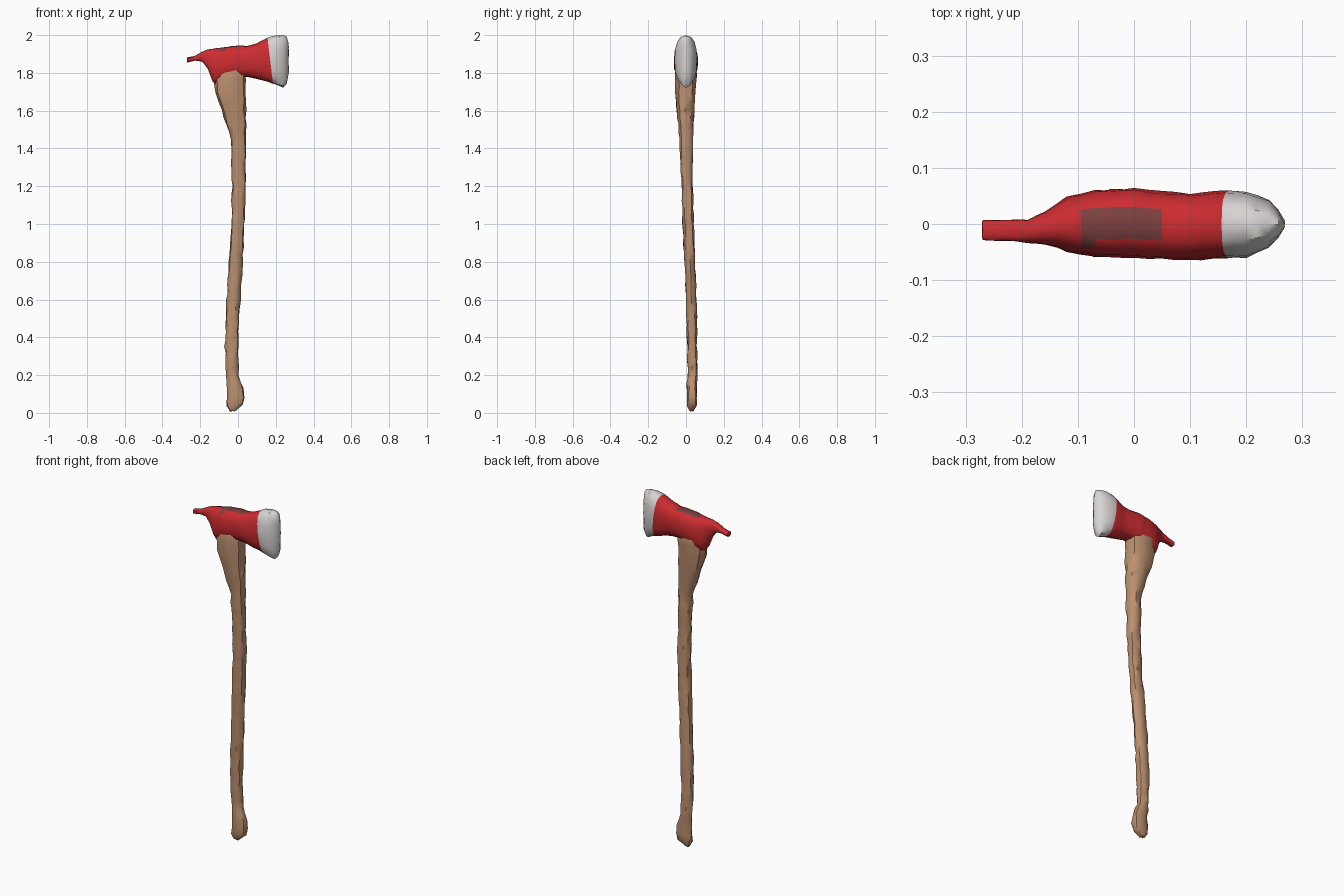
import bpy
import bmesh
import math
import random
from mathutils import Vector

random.seed(4)
default_cube = bpy.data.objects.get("Cube")
if default_cube:
    bpy.data.objects.remove(default_cube, do_unlink=True)


def make_material(name, colour):
    material = bpy.data.materials.new(name)
    material.use_nodes = True
    material.diffuse_color = (*colour, 1)
    shader = material.node_tree.nodes["Principled BSDF"]
    shader.inputs["Base Color"].default_value = (*colour, 1)
    shader.inputs["Roughness"].default_value = 0.7
    return material


wood = make_material("wood", (0.50, 0.28, 0.16))
red = make_material("red paint", (0.60, 0.025, 0.03))
steel = make_material("pale steel", (0.68, 0.65, 0.64))
dark_red = make_material("worn dark red", (0.2, 0.05, 0.05))


def resample(sections, step):
    """Fill in evenly spaced sections between the key sections."""
    result = []
    for start, end in zip(sections, sections[1:]):
        count = max(1, round(abs(end[0] - start[0]) / step))
        for i in range(count):
            t = i / count
            result.append([a + (b - a) * t for a, b in zip(start, end)])
    result.append(list(sections[-1]))
    return result


def ring_points(section, sides, squareness, place):
    """Rounded cross-section from a station and its low and high limits."""
    station, u_low, u_high, v_low, v_high = section
    points = []
    for i in range(sides):
        angle = math.tau * i / sides
        c, s = math.cos(angle), math.sin(angle)
        u = math.copysign(abs(c) ** squareness, c)
        v = math.copysign(abs(s) ** squareness, s)
        points.append(place(station,
                            (u_low + u_high) / 2 + u * (u_high - u_low) / 2,
                            (v_low + v_high) / 2 + v * (v_high - v_low) / 2))
    return points


def loft(name, sections, sides, squareness, place, jitter, materials, smooth_angle, cut=None, rule=None):
    bm = bmesh.new()
    rings = []
    for section in sections:
        ring = []
        for point in ring_points(section, sides, squareness, place):
            wobble = Vector([random.uniform(-jitter, jitter) for _ in range(3)])
            ring.append(bm.verts.new(Vector(point) + wobble))
        rings.append(ring)
    for lower, upper in zip(rings, rings[1:]):
        for i in range(sides):
            j = (i + 1) % sides
            bm.faces.new((lower[i], lower[j], upper[j], upper[i]))
    bm.faces.new(rings[0])
    bm.faces.new(rings[-1])
    bmesh.ops.recalc_face_normals(bm, faces=bm.faces)
    if cut:
        geometry = bm.verts[:] + bm.edges[:] + bm.faces[:]
        bmesh.ops.bisect_plane(bm, geom=geometry, plane_co=cut[0], plane_no=cut[1])
    bm.normal_update()
    if rule:
        for face in bm.faces:
            face.material_index = rule(face)
    mesh = bpy.data.meshes.new(name)
    bm.to_mesh(mesh)
    bm.free()
    for material in materials:
        mesh.materials.append(material)
    obj = bpy.data.objects.new(name, mesh)
    bpy.context.collection.objects.link(obj)
    bpy.ops.object.select_all(action="DESELECT")
    obj.select_set(True)
    bpy.context.view_layer.objects.active = obj
    bpy.ops.object.shade_smooth_by_angle(angle=math.radians(smooth_angle))
    return obj


# Handle: height, then limits across x and y, from the knob to the eye
handle_sections = [
    (0.01, -.045, -.015, .02, .04),
    (0.04, -.06, .025, .005, .058),
    (0.08, -.06, .035, .002, .06),
    (0.13, -.056, .03, .004, .06),
    (0.2, -.06, .003, .007, .06),
    (0.35, -.07, 0, .006, .06),
    (0.55, -.064, .01, .002, .057),
    (0.8, -.048, .026, -.01, .05),
    (1.0, -.037, .036, -.018, .043),
    (1.2, -.031, .042, -.025, .036),
    (1.45, -.038, .043, -.036, .036),
    (1.6, -.088, .042, -.05, .045),
    (1.7, -.122, .042, -.06, .054),
    (1.8, -.126, .042, -.058, .058),
    (1.9, -.08, .03, -.03, .03),
]
loft("handle", resample(handle_sections, 0.04), 10, 0.9,
     lambda z, x, y: (x, y, z), 0.0035, [wood], 40)

# Axe head: station along x, then limits across y and z, from pick to blade
head_sections = [
    (-.27, -.03, .006, 1.855, 1.882),
    (-.23, -.03, .007, 1.865, 1.89),
    (-.19, -.033, .008, 1.86, 1.912),
    (-.16, -.037, .022, 1.82, 1.925),
    (-.135, -.043, .038, 1.755, 1.928),
    (-.12, -.05, .048, 1.74, 1.93),
    (-.07, -.058, .06, 1.757, 1.937),
    (0, -.06, .064, 1.775, 1.945),
    (.05, -.062, .058, 1.778, 1.943),
    (.1, -.065, .054, 1.768, 1.957),
    (.16, -.061, .06, 1.752, 1.988),
    (.2, -.06, .058, 1.738, 1.998),
    (.24, -.043, .043, 1.722, 2.0),
    (.257, -.025, .026, 1.74, 1.993),
    (.268, -.006, .006, 1.8, 1.96),
]
edge_point = Vector((.17, 0, 1.87))
edge_normal = Vector((1, 0, 0.12)).normalized()


# Steel beyond the paint edge, and a worn patch above the eye
def head_colour(face):
    centre = face.calc_center_median()
    if (centre - edge_point).dot(edge_normal) > 0:
        return 1
    if -.09 < centre.x < .04 and face.normal.z > 0.72 and abs(centre.y) < .035:
        return 2
    return 0


loft("axe_head", resample(head_sections, 0.02), 16, 0.8,
     lambda x, y, z: (x, y, z), 0.0012, [red, steel, dark_red], 40,
     (edge_point, edge_normal), head_colour)
